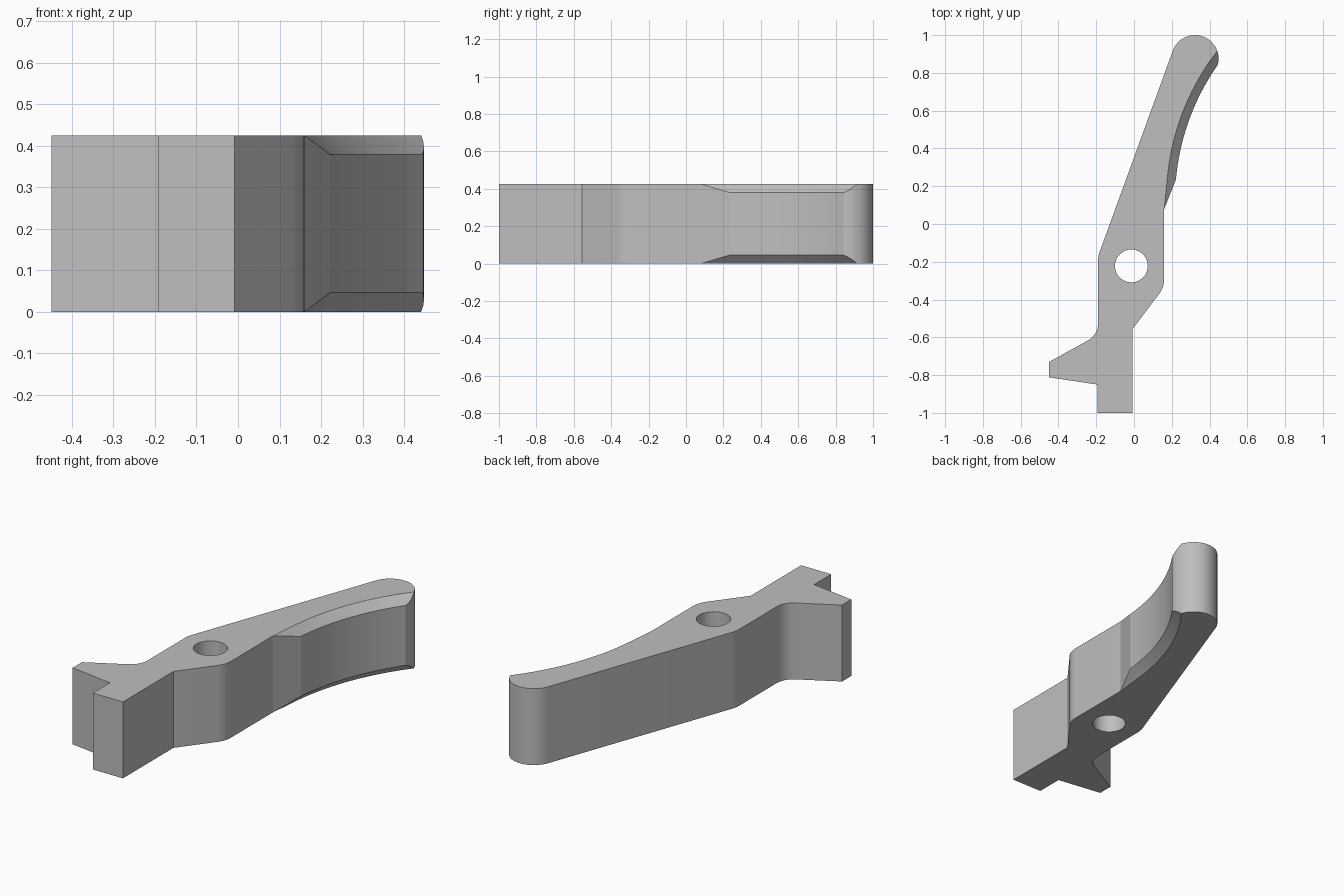
import bpy, bmesh
from math import radians, sin, cos
from mathutils import Vector

cube = bpy.data.objects.get("Cube")
if cube:
    bpy.data.objects.remove(cube, do_unlink=True)

HEIGHT = 0.425
BEVEL = 0.046


def fillet(x, y, before, after, trim, steps=6):
    """Round a corner with a quadratic blend between its two edges."""
    corner = Vector((x, y))
    a = corner + (Vector(before) - corner).normalized() * trim
    b = corner + (Vector(after) - corner).normalized() * trim
    pts = []
    for i in range(steps + 1):
        t = i / steps
        pts.append(a * (1 - t) ** 2 + corner * 2 * t * (1 - t) + b * t ** 2)
    return [(p, p, 0) for p in pts]


def plain(x, y):
    p = Vector((x, y))
    return [(p, p, 0)]


# Outline columns: (wall point, cap point, bevel depth), counter-clockwise
cols = plain(-0.193, -1) + plain(-0.008, -1) + plain(-0.008, -0.556)
cols += fillet(0.16, -0.335, (-0.008, -0.556), (0.16, 0.08), 0.045)
cols += plain(0.16, 0.08)

# Concave finger curve with bevelled rims
start, radius = Vector((0.222, 0.235)), 1.246
centre = start + radius * Vector((cos(radians(5)), -sin(radians(5))))
for i in range(21):
    a = radians(5 + 30 * i / 20)
    out = Vector((-cos(a), sin(a)))
    cols.append((centre + out * radius, centre + out * (radius + BEVEL), BEVEL))

# Rounded tip, the bevel running out on its first part
tip = Vector((0.323, 0.875))
cap_start = cols[-1][1]
cap_end = tip + 0.125 * Vector((cos(radians(19)), sin(radians(19))))
for i in range(1, 5):
    a = radians(-16 + 35 * i / 4)
    p = tip + 0.125 * Vector((cos(a), sin(a)))
    cap = cap_start.lerp(cap_end, i / 4)
    cols.append((p, cap if i < 4 else p, BEVEL * (1 - (i / 4) ** 1.3)))
for i in range(1, 21):
    a = radians(19 + 141 * i / 20)
    cols += plain(tip.x + 0.125 * cos(a), tip.y + 0.125 * sin(a))

# Straight back, spur and tail
cols += fillet(-0.19, -0.17, tuple(cols[-1][0]), (-0.19, -0.587), 0.025)
cols += fillet(-0.19, -0.587, (-0.19, -0.17), (-0.45, -0.73), 0.065)
cols += plain(-0.449, -0.73) + plain(-0.449, -0.812) + plain(-0.193, -0.85)

# Lever body: walls, bevel strips and caps
bm = bmesh.new()
columns = []
for wall, cap, depth in cols:
    low = bm.verts.new((cap.x, cap.y, 0))
    high = bm.verts.new((cap.x, cap.y, HEIGHT))
    if depth > 0.001:
        mid_low = bm.verts.new((wall.x, wall.y, depth))
        mid_high = bm.verts.new((wall.x, wall.y, HEIGHT - depth))
    else:
        mid_low, mid_high = low, high
    columns.append((low, mid_low, mid_high, high))
for a, b in zip(columns, columns[1:] + columns[:1]):
    for k in range(3):
        ring = list(dict.fromkeys((a[k], b[k], b[k + 1], a[k + 1])))
        if len(ring) > 2:
            bm.faces.new(ring)
bm.faces.new([c[3] for c in columns])
bm.faces.new([c[0] for c in reversed(columns)])
bmesh.ops.recalc_face_normals(bm, faces=bm.faces)
mesh = bpy.data.meshes.new("lever_body")
bm.to_mesh(mesh)
bm.free()
lever = bpy.data.objects.new("lever_body", mesh)
bpy.context.collection.objects.link(lever)

# Matte grey finish
grey = bpy.data.materials.new("plain_grey")
grey.use_nodes = True
colour = (0.52, 0.52, 0.52, 1)
grey.diffuse_color = colour
grey.node_tree.nodes["Principled BSDF"].inputs["Base Color"].default_value = colour
mesh.materials.append(grey)

# Pivot hole
bpy.ops.mesh.primitive_cylinder_add(vertices=48, radius=0.087, depth=1,
                                    location=(-0.014, -0.222, HEIGHT / 2))
cutter = bpy.context.object
cutter.name = "pivot_hole_cutter"
cutter.data.materials.append(grey)
cut = lever.modifiers.new("pivot_hole", "BOOLEAN")
cut.operation = "DIFFERENCE"
cut.solver = "EXACT"
cut.object = cutter
bpy.ops.object.select_all(action="DESELECT")
lever.select_set(True)
bpy.context.view_layer.objects.active = lever
bpy.ops.object.modifier_apply(modifier=cut.name)
bpy.data.objects.remove(cutter, do_unlink=True)
bpy.ops.object.shade_smooth_by_angle(angle=radians(14))
